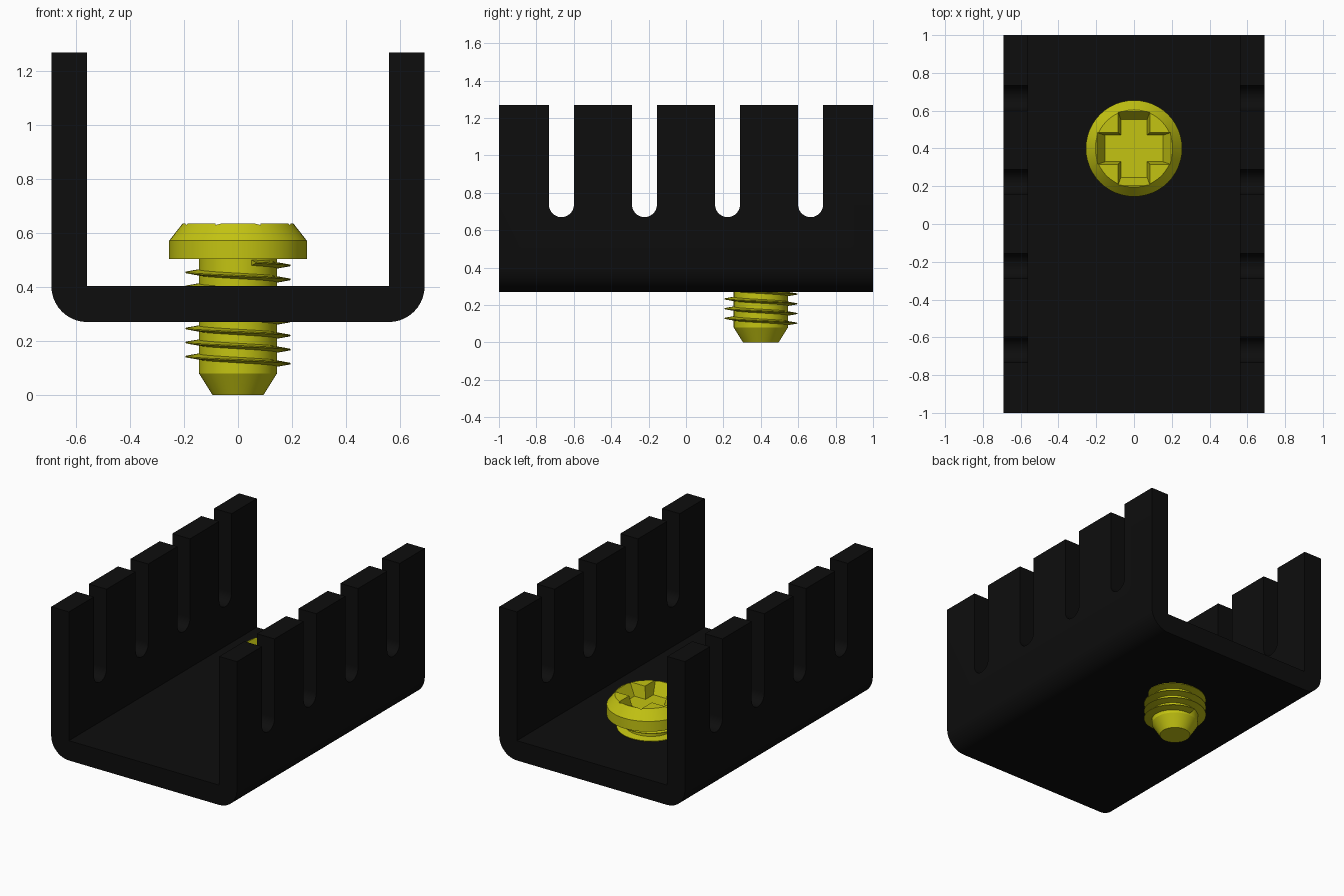
import bpy, bmesh
from math import sin, cos, pi, radians

cube = bpy.data.objects.get("Cube")
if cube:
    bpy.data.objects.remove(cube, do_unlink=True)


def material(name, rgb, rough):
    m = bpy.data.materials.new(name)
    m.use_nodes = True
    m.diffuse_color = (*rgb, 1)
    bsdf = m.node_tree.nodes["Principled BSDF"]
    bsdf.inputs["Base Color"].default_value = (*rgb, 1)
    bsdf.inputs["Roughness"].default_value = rough
    return m


BLACK = material("anodised black", (0.004, 0.004, 0.004), 0.6)
YELLOW = material("yellow metal", (0.55, 0.55, 0.006), 0.5)


def loft(name, rings, mat):
    """Skin a closed solid through rings of equal point count."""
    bm = bmesh.new()
    loops = [[bm.verts.new(p) for p in ring] for ring in rings]
    n = len(loops[0])
    for a, b in zip(loops, loops[1:]):
        for i in range(n):
            j = (i + 1) % n
            bm.faces.new((a[i], a[j], b[j], b[i]))
    bm.faces.new(loops[0])
    bm.faces.new(loops[-1])
    bmesh.ops.recalc_face_normals(bm, faces=bm.faces)
    me = bpy.data.meshes.new(name)
    bm.to_mesh(me)
    bm.free()
    me.materials.append(mat)
    ob = bpy.data.objects.new(name, me)
    bpy.context.scene.collection.objects.link(ob)
    return ob


def cut(ob, cutter):
    """Subtract the cutter, then discard it."""
    mod = ob.modifiers.new("cut", "BOOLEAN")
    mod.operation, mod.solver, mod.object = "DIFFERENCE", "EXACT", cutter
    deps = bpy.context.evaluated_depsgraph_get()
    me = bpy.data.meshes.new_from_object(ob.evaluated_get(deps))
    ob.modifiers.clear()
    ob.data = me
    bpy.data.objects.remove(cutter, do_unlink=True)


def smooth(ob, angle=30):
    bpy.ops.object.select_all(action="DESELECT")
    ob.select_set(True)
    bpy.context.view_layer.objects.active = ob
    bpy.ops.object.shade_smooth_by_angle(angle=radians(angle))


def arc(cx, cz, r, start, end, steps):
    angles = [radians(start + (end - start) * i / steps) for i in range(steps + 1)]
    return [(cx + r * cos(a), cz + r * sin(a)) for a in angles]


# U-shaped channel with rounded outer corners
HALF, INNER, BASE, TOP, FLOOR, R = 0.692, 0.56, 0.27, 1.27, 0.403, 0.133
profile = [(-HALF, TOP)]
profile += arc(-HALF + R, BASE + R, R, 180, 270, 10)
profile += arc(HALF - R, BASE + R, R, 270, 360, 10)
profile += [(HALF, TOP), (INNER, TOP), (INNER, FLOOR), (-INNER, FLOOR), (-INNER, TOP)]
channel = loft("heat_sink_channel",
               [[(x, y, z) for x, z in profile] for y in (-1, 1)], BLACK)

# Round-bottomed slots through both walls
SLOT_R = 0.067
for k in range(4):
    yc = (k - 1.5) * 0.444
    shape = arc(yc, 0.67 + SLOT_R, SLOT_R, 180, 360, 12)
    shape += [(yc + SLOT_R, TOP + 0.2), (yc - SLOT_R, TOP + 0.2)]
    cut(channel, loft("slot_cutter",
                      [[(x, y, z) for y, z in shape] for x in (-1, 1)], BLACK))
smooth(channel)

# Screw body: tapered tip, shank and chamfered head
SY, SEG = 0.4, 48
outline = [(0.095, 0), (0.145, 0.08), (0.145, 0.503), (0.255, 0.503),
           (0.255, 0.572), (0.205, 0.636)]
screw = loft("screw_body",
             [[(r * cos(2 * pi * i / SEG), SY + r * sin(2 * pi * i / SEG), z)
               for i in range(SEG)] for r, z in outline], YELLOW)


# Cross recess with sloped walls
def cross(reach, w, z):
    quarter = [(reach, -w), (reach, w), (w, w)]
    pts = []
    for _ in range(4):
        pts += quarter
        quarter = [(-y, x) for x, y in quarter]
    return [(x, SY + y, z) for x, y in pts]


cut(screw, loft("recess_cutter",
                [cross(0.153, 0.07, 0.556), cross(0.198, 0.085, 0.64)], YELLOW))
smooth(screw)

# Thin helical thread, wound clockwise upward
PITCH, TURNS, STEPS = 0.052, 7.45, 36
section = [(0.135, -0.012), (0.195, -0.002), (0.195, 0.002), (0.135, 0.012)]
rings = []
for i in range(int(TURNS * STEPS) + 1):
    a = pi / 2 - 2 * pi * i / STEPS
    z0 = 0.103 + PITCH * i / STEPS
    rings.append([(r * cos(a), SY + r * sin(a), z0 + dz) for r, dz in section])
smooth(loft("screw_thread", rings, YELLOW))
